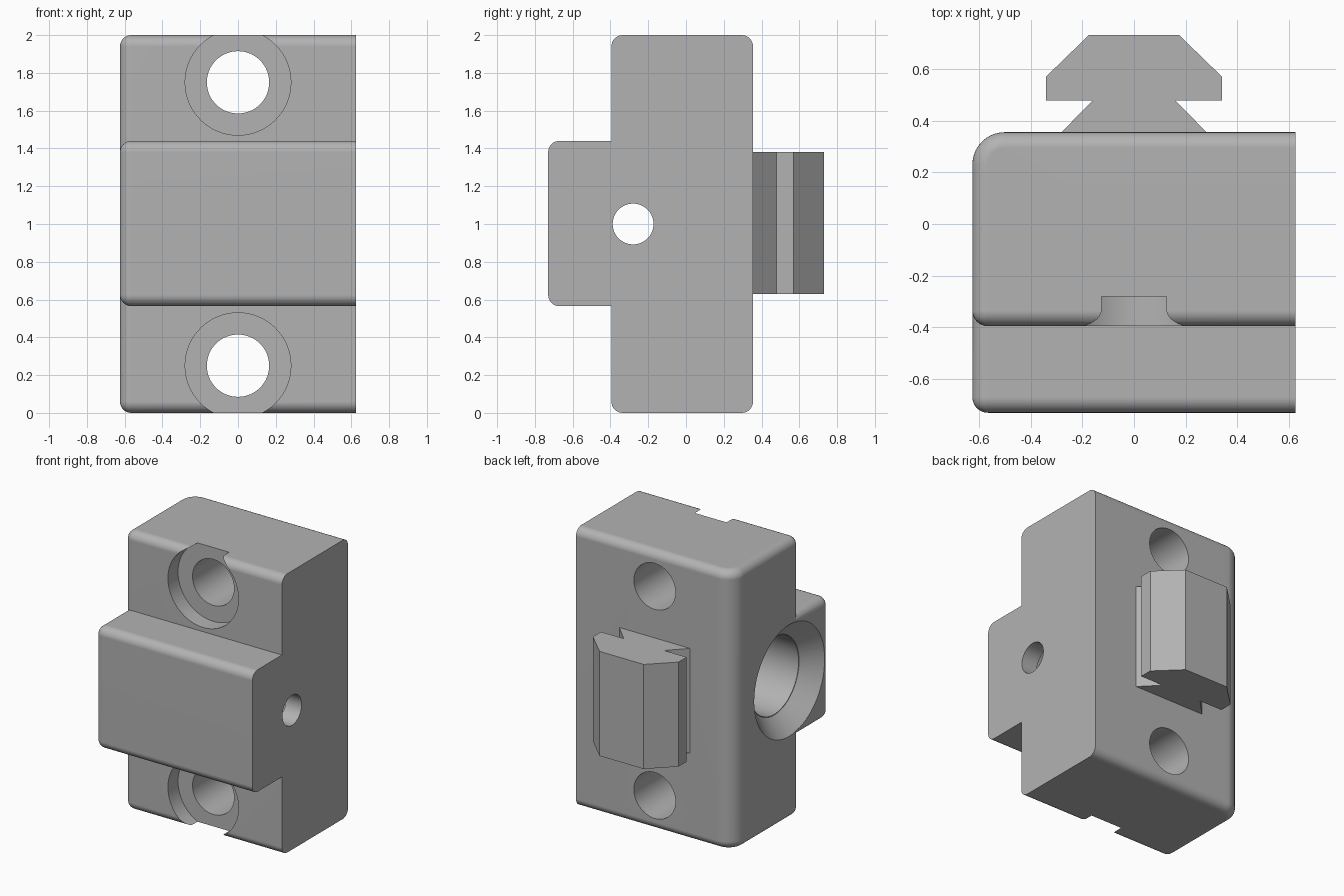
import bpy, bmesh, math
from mathutils import Matrix, Vector

if "Cube" in bpy.data.objects:
    bpy.data.objects.remove(bpy.data.objects["Cube"])

grey = bpy.data.materials.new("light grey")
grey.diffuse_color = (0.45, 0.45, 0.45, 1)
grey.use_nodes = True
grey.node_tree.nodes["Principled BSDF"].inputs["Base Color"].default_value = grey.diffuse_color


def add_object(name, bm):
    bmesh.ops.recalc_face_normals(bm, faces=bm.faces)
    mesh = bpy.data.meshes.new(name)
    bm.to_mesh(mesh)
    bm.free()
    mesh.materials.append(grey)
    ob = bpy.data.objects.new(name, mesh)
    bpy.context.collection.objects.link(ob)
    return ob


def rounded_box(name, lo, hi, radius, back_radius=0):
    """Box with every edge rounded except those around the flat right face."""
    bm = bmesh.new()
    bmesh.ops.create_cube(bm, size=1)
    lo, hi = Vector(lo), Vector(hi)
    for v in bm.verts:
        v.co = Vector([lo[i] + (v.co[i] + 0.5) * (hi[i] - lo[i]) for i in range(3)])
    if back_radius:
        edge = [e for e in bm.edges if all(
            v.co.x < lo.x + 1e-4 and v.co.y > hi.y - 1e-4 for v in e.verts)]
        bmesh.ops.bevel(bm, geom=edge, offset=back_radius, segments=10,
                        profile=0.5, affect='EDGES')
    edges = [e for e in bm.edges if e.calc_face_angle(0) > 1
             and not all(v.co.x > hi.x - 1e-4 for v in e.verts)]
    bmesh.ops.bevel(bm, geom=edges, offset=radius, segments=8,
                    profile=0.5, affect='EDGES', clamp_overlap=True)
    return add_object(name, bm)


def cone(name, start, axis, length, r1, r2):
    """Round cutter running from start along +x or +y."""
    bm = bmesh.new()
    rot = (Matrix.Rotation(math.pi / 2, 4, 'Y') if axis == 'X'
           else Matrix.Rotation(-math.pi / 2, 4, 'X'))
    mat = Matrix.Translation(start) @ rot @ Matrix.Translation((0, 0, length / 2))
    bmesh.ops.create_cone(bm, cap_ends=True, segments=64, radius1=r1,
                          radius2=r2, depth=length, matrix=mat)
    return add_object(name, bm)


def boolean(target, tool, operation):
    mod = target.modifiers.new(operation, 'BOOLEAN')
    mod.operation, mod.solver, mod.object = operation, 'EXACT', tool
    bpy.context.view_layer.objects.active = target
    bpy.ops.object.modifier_apply(modifier=mod.name)
    bpy.data.objects.remove(tool)


# Main body with the raised front block
body = rounded_box("body", (-0.625, -0.395, 0), (0.625, 0.355, 2), 0.06, 0.125)
block = rounded_box("front_block", (-0.625, -0.73, 0.565), (0.625, -0.2, 1.44), 0.06)
boolean(body, block, 'UNION')

# Counterbored screw holes, top and bottom
for z in (0.25, 1.75):
    boolean(body, cone("counterbore", (0, -0.6, z), 'Y', 0.32, 0.28, 0.28), 'DIFFERENCE')
    boolean(body, cone("screw_hole", (0, -0.6, z), 'Y', 1.2, 0.165, 0.165), 'DIFFERENCE')

# Side bore: chamfered mouth, wide pocket, small through hole
by, bz = -0.28, 1.0
boolean(body, cone("mouth", (-0.645, by, bz), 'X', 0.14, 0.42, 0.28), 'DIFFERENCE')
boolean(body, cone("pocket", (-0.7, by, bz), 'X', 1.2, 0.275, 0.275), 'DIFFERENCE')
boolean(body, cone("through_hole", (0, by, bz), 'X', 0.8, 0.108, 0.108), 'DIFFERENCE')

# Slot key on the back: mirrored profile extruded upwards
half = [(0.29, 0.345), (0.16, 0.478), (0.34, 0.478), (0.34, 0.57), (0.175, 0.73)]
outline = half + [(-x, y) for x, y in reversed(half)]
bm = bmesh.new()
face = bm.faces.new([bm.verts.new((x, y, 0.63)) for x, y in outline])
top = bmesh.ops.extrude_face_region(bm, geom=[face])
bmesh.ops.translate(bm, vec=(0, 0, 0.75),
                    verts=[g for g in top["geom"] if isinstance(g, bmesh.types.BMVert)])
add_object("slot_key", bm)

# Smooth fillets and holes, crisp edges elsewhere
bpy.ops.object.select_all(action='DESELECT')
body.select_set(True)
bpy.context.view_layer.objects.active = body
bpy.ops.object.shade_smooth_by_angle(angle=math.radians(30))
wn = body.modifiers.new("even_shading", 'WEIGHTED_NORMAL')
wn.keep_sharp = True
